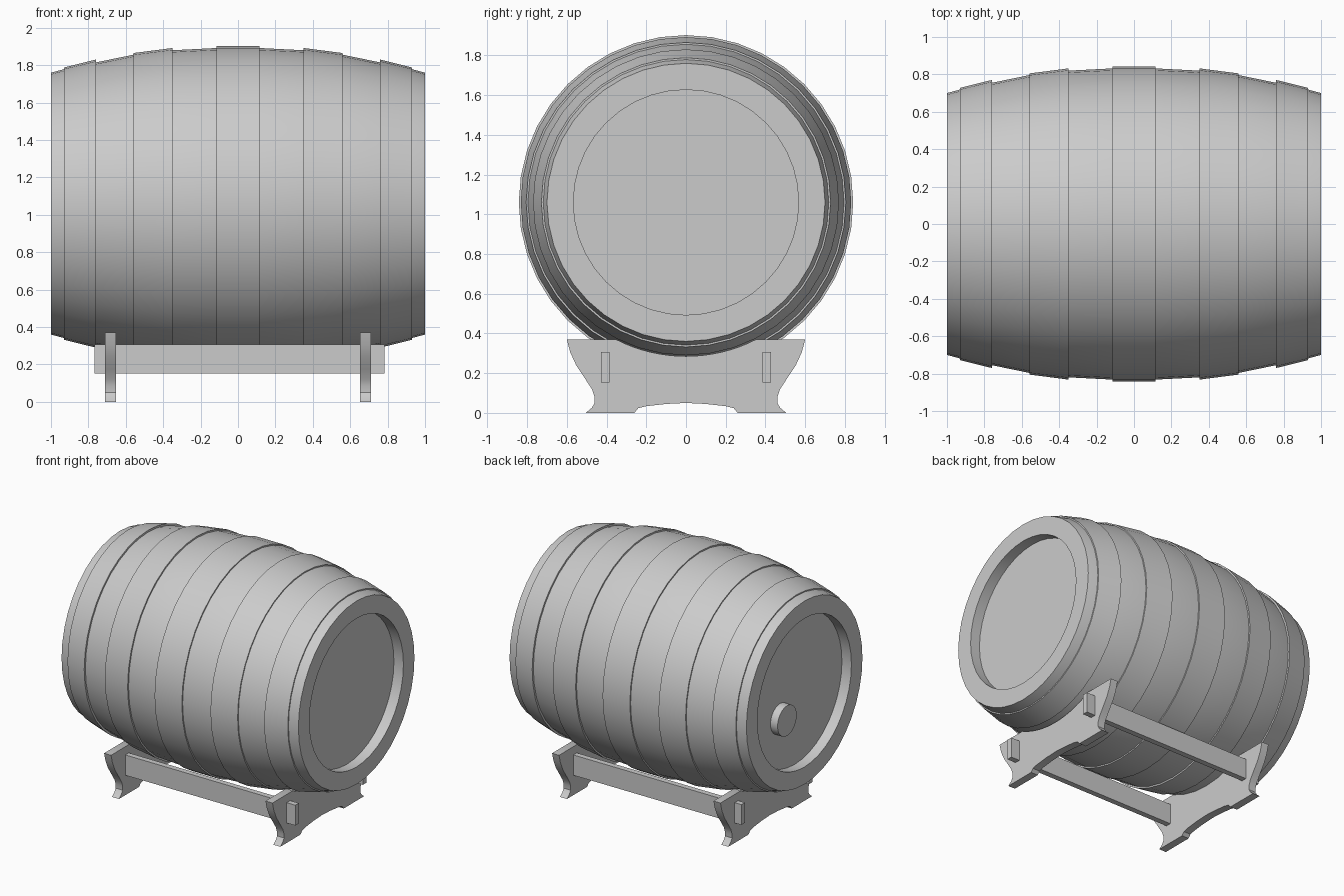
import bpy, bmesh, math

if "Cube" in bpy.data.objects:
    bpy.data.objects.remove(bpy.data.objects["Cube"])

CZ = 1.06      # height of the barrel axis
SIDES = 40


def finish(name, bm, smooth=False):
    bmesh.ops.remove_doubles(bm, verts=bm.verts, dist=1e-5)
    bmesh.ops.recalc_face_normals(bm, faces=bm.faces)
    me = bpy.data.meshes.new(name)
    bm.to_mesh(me)
    bm.free()
    ob = bpy.data.objects.new(name, me)
    bpy.context.collection.objects.link(ob)
    if smooth:
        bpy.ops.object.select_all(action='DESELECT')
        ob.select_set(True)
        bpy.context.view_layer.objects.active = ob
        bpy.ops.object.shade_smooth_by_angle(angle=math.radians(30))
    return ob


def lathe(name, profile, y=0.0, z=CZ, closed=False):
    """Revolve (x, radius) points around a line parallel to x."""
    bm = bmesh.new()
    rings = []
    for x, r in profile:
        if r == 0:
            rings.append([bm.verts.new((x, y, z))] * SIDES)
            continue
        rings.append([bm.verts.new((x, y + r * math.sin(2 * math.pi * i / SIDES),
                                    z + r * math.cos(2 * math.pi * i / SIDES)))
                      for i in range(SIDES)])
    pairs = list(zip(rings, rings[1:]))
    if closed:
        pairs.append((rings[-1], rings[0]))
    for a, b in pairs:
        for i in range(SIDES):
            j = (i + 1) % SIDES
            bm.faces.new(list(dict.fromkeys((a[i], a[j], b[j], b[i]))))
    return finish(name, bm, True)


def box(name, x0, x1, y0, y1, z0, z1):
    bm = bmesh.new()
    bmesh.ops.create_cube(bm, size=1)
    for v in bm.verts:
        v.co = ((x0 + x1) / 2 + v.co.x * (x1 - x0),
                (y0 + y1) / 2 + v.co.y * (y1 - y0),
                (z0 + z1) / 2 + v.co.z * (z1 - z0))
    return finish(name, bm)


# Barrel body with a recessed head at each end
half = [(0.92, 0), (0.92, 0.567), (1.0, 0.567), (1.0, 0.70), (0.93, 0.719),
        (0.76, 0.755), (0.56, 0.796), (0.35, 0.820), (0.115, 0.832)]
lathe("barrel_staves", [(-x, r) for x, r in half] + half[::-1])

# Hoops: tilted bands that stand a little proud of the staves
for side, s in (("left", -1), ("right", 1)):
    for label, x0, r0, x1, r1 in (("end", 0.93, 0.728, 0.76, 0.770),
                                  ("quarter", 0.56, 0.805, 0.35, 0.832)):
        lathe(f"{label}_hoop_{side}",
              [(s * x0, r0 - 0.025), (s * x0, r0), (s * x1, r1), (s * x1, r1 - 0.025)],
              closed=True)
lathe("middle_hoop", [(-0.115, 0.815), (-0.115, 0.842), (0.115, 0.842), (0.115, 0.815)],
      closed=True)

# Bung on the left head
lathe("bung", [(-0.91, 0), (-0.91, 0.115), (-0.98, 0.115), (-0.98, 0)], y=0.18, z=0.91)

# Cradle ends: one half outline, mirrored across y = 0
R = 0.775
arc = []
for i in range(9):
    a = math.asin(0.353 / R) * i / 8
    arc.append((R * math.sin(a), CZ - R * math.cos(a)))
outline = arc + [(0.60, 0.37), (0.583, 0.305), (0.553, 0.24), (0.51, 0.175),
                 (0.474, 0.12), (0.462, 0.085), (0.46, 0.05), (0.475, 0.025), (0.505, 0),
                 (0.26, 0), (0.24, 0.024), (0.20, 0.034), (0.10, 0.045), (0, 0.05)]
full = outline + [(-y, z) for y, z in outline[-2:0:-1]]
for side, x0 in (("left", -0.711), ("right", 0.652)):
    bm = bmesh.new()
    face = bm.faces.new([bm.verts.new((x0, y, z)) for y, z in full])
    ext = bmesh.ops.extrude_face_region(bm, geom=[face], use_keep_orig=True)
    bmesh.ops.translate(bm, vec=(0.059, 0, 0),
                        verts=[g for g in ext["geom"] if isinstance(g, bmesh.types.BMVert)])
    finish(f"cradle_end_{side}", bm, True)

# Rails that run through both cradle ends
for side, y in (("front", -0.407), ("back", 0.407)):
    box(f"cradle_rail_{side}", -0.767, 0.784, y - 0.021, y + 0.021, 0.152, 0.307)
